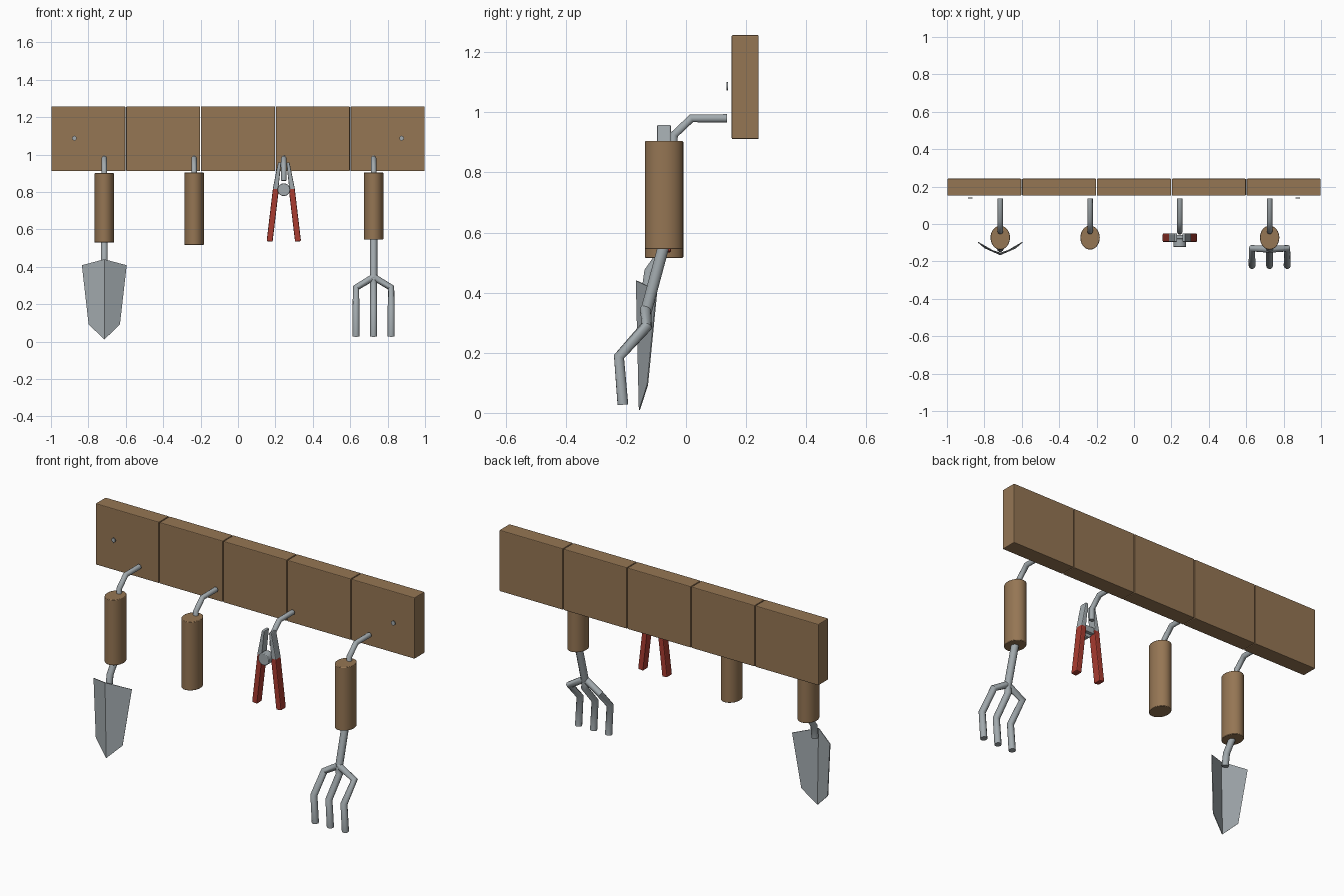
import bpy, math
from mathutils import Vector

cube = bpy.data.objects.get("Cube")
if cube:
    bpy.data.objects.remove(cube, do_unlink=True)


def material(name, rgb):
    m = bpy.data.materials.new(name)
    m.use_nodes = True
    m.diffuse_color = (*rgb, 1)
    m.node_tree.nodes["Principled BSDF"].inputs["Base Color"].default_value = (*rgb, 1)
    return m


WOOD = material("brown wood", (0.30, 0.18, 0.088))
METAL = material("grey metal", (0.36, 0.40, 0.42))
RED = material("red grip", (0.40, 0.045, 0.03))


def finish(ob, name, mat, smooth=False, bevel=0):
    ob.name = name
    ob.data.materials.clear()
    ob.data.materials.append(mat)
    if bevel:
        b = ob.modifiers.new("Soft edges", "BEVEL")
        b.width, b.segments = bevel, 2
    if smooth:
        bpy.ops.object.shade_smooth_by_angle(angle=math.radians(40))
    return ob


def box(name, mat, loc, size, tilt=0, bevel=0.003):
    bpy.ops.mesh.primitive_cube_add(size=1, location=loc, rotation=(0, tilt, 0))
    ob = bpy.context.object
    ob.scale = size
    bpy.ops.object.transform_apply(location=False, rotation=False, scale=True)
    return finish(ob, name, mat, bevel=bevel)


def cylinder(name, mat, loc, size, rot=(0, 0, 0), bevel=0):
    bpy.ops.mesh.primitive_cylinder_add(vertices=32, radius=1, depth=1, location=loc, rotation=rot)
    ob = bpy.context.object
    ob.scale = size
    bpy.ops.object.transform_apply(location=False, rotation=False, scale=True)
    return finish(ob, name, mat, smooth=True, bevel=bevel)


def tube(name, paths, radius):
    """Bent round rods following one or more point paths."""
    cu = bpy.data.curves.new(name, "CURVE")
    cu.dimensions = "3D"
    cu.bevel_depth, cu.bevel_resolution, cu.use_fill_caps = radius, 3, True
    for pts in paths:
        sp = cu.splines.new("POLY")
        sp.points.add(len(pts) - 1)
        for p, co in zip(sp.points, pts):
            p.co = (*co, 1)
    ob = bpy.data.objects.new(name, cu)
    bpy.context.collection.objects.link(ob)
    bpy.ops.object.select_all(action="DESELECT")
    ob.select_set(True)
    bpy.context.view_layer.objects.active = ob
    bpy.ops.object.convert(target="MESH")
    return finish(bpy.context.object, name, METAL, smooth=True)


# Rail of five boards
for i in range(5):
    box(f"rail_board_{i + 1}", WOOD, (-0.8 + 0.4 * i, 0.197, 1.084), (0.396, 0.09, 0.346), bevel=0.004)

# Screws
for side, x in (("right", -0.875), ("left", 0.875)):
    cylinder(f"{side}_screw", METAL, (x, 0.138, 1.087), (0.012, 0.012, 0.005), (math.pi / 2, 0, 0))
    box(f"{side}_screw_slot", METAL, (x, 0.138, 1.087), (0.004, 0.005, 0.028), bevel=0)

# Hooks
TROWEL_X, SPARE_X, PRUNER_X, FORK_X = -0.715, -0.235, 0.245, 0.725
for name, x in (("trowel", TROWEL_X), ("spare", SPARE_X), ("pruner", PRUNER_X), ("fork", FORK_X)):
    tube(name + "_hook", [[(x, 0.137, 0.98), (x, 0.018, 0.98), (x, -0.04, 0.925), (x, -0.042, 0.86)]], 0.0145)

# Oval wooden handles
for name, x, low, high in (("trowel", TROWEL_X, 0.53, 0.90), ("spare", SPARE_X, 0.516, 0.904),
                           ("fork", FORK_X, 0.545, 0.904)):
    cylinder(name + "_handle", WOOD, (x, -0.073, (low + high) / 2), (0.052, 0.064, high - low), bevel=0.003)

# Trowel neck and creased blade
X = TROWEL_X
tube("trowel_neck", [[(X, -0.073, 0.56), (X, -0.08, 0.53), (X, -0.122, 0.47), (X, -0.132, 0.40)]], 0.018)
verts = [(X, -0.165, 0.44), (X, -0.155, 0.01)]
for s in (-1, 1):
    verts += [(X + s * 0.119, -0.097, 0.408), (X + s * 0.083, -0.128, 0.093)]
mesh = bpy.data.meshes.new("trowel_blade")
mesh.from_pydata(verts, [], [(0, 2, 3, 1), (0, 1, 5, 4)])
blade = bpy.data.objects.new("trowel_blade", mesh)
bpy.context.collection.objects.link(blade)
finish(blade, "trowel_blade", METAL)
sol = blade.modifiers.new("Sheet thickness", "SOLIDIFY")
sol.thickness, sol.offset = 0.004, 0

# Fork shaft and three bent tines
X = FORK_X
tube("fork_shaft", [[(X, -0.073, 0.56), (X, -0.135, 0.33)]], 0.02)
tines = []
for dx, shoulder in ((-0.094, 0.288), (0, 0.295), (0.094, 0.288)):
    tines.append([(X, -0.135, 0.345), (X + dx, -0.13, shoulder),
                  (X + dx, -0.223, 0.187), (X + dx, -0.21, 0.027)])
tube("fork_tines", tines, 0.0185)

# Pruners: mirrored red grips and grey jaws around a pivot
for side, s in (("right", -1), ("left", 1)):
    for part, mat, a, b, w in (("grip", RED, (0.076, 0.535), (0.042, 0.82), 0.032),
                               ("jaw", METAL, (0.045, 0.81), (0.022, 0.958), 0.03)):
        lo = Vector((PRUNER_X + s * a[0], -0.073, a[1]))
        hi = Vector((PRUNER_X + s * b[0], -0.073, b[1]))
        d = hi - lo
        ob = box(f"{side}_pruner_{part}", mat, (lo + hi) / 2,
                 (w, 0.046, d.length), math.atan2(d.x, d.z), bevel=0.005)
        # Jaws narrow towards the tip
        if part == "jaw":
            for v in ob.data.vertices:
                if v.co.z > 0:
                    v.co.x *= 0.55
box("pruner_bridge", METAL, (PRUNER_X, -0.073, 0.815), (0.07, 0.03, 0.035))
cylinder("pruner_pivot", METAL, (PRUNER_X, -0.10, 0.812), (0.034, 0.034, 0.045), (math.pi / 2, 0, 0), bevel=0.003)
